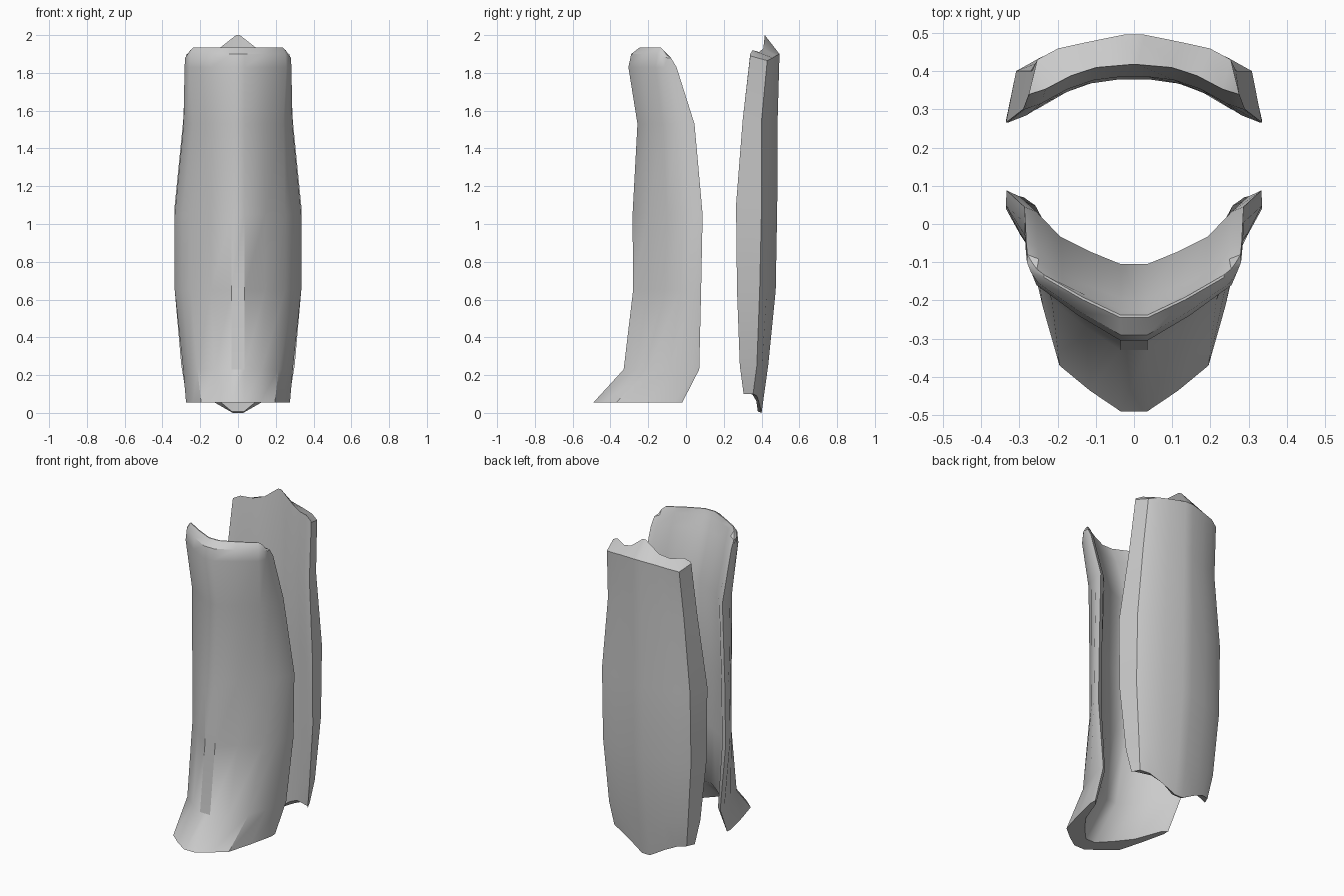
import bpy, bmesh, math

if "Cube" in bpy.data.objects:
    bpy.data.objects.remove(bpy.data.objects["Cube"])


def mirrored(half):
    """Half profile (centre to edge) -> full strip from -x to +x."""
    return [(-x, y, z) for x, y, z in reversed(half)] + half


def plate(name, rows):
    """Loft closed shell from rows of (outer half, inner half) profiles."""
    bm = bmesh.new()
    rings = []
    for outer, inner in rows:
        pts = mirrored(outer) + mirrored(inner)[::-1]
        rings.append([bm.verts.new(p) for p in pts])
    n = len(rings[0])
    for a, b in zip(rings, rings[1:]):
        for i in range(n):
            j = (i + 1) % n
            bm.faces.new((a[i], a[j], b[j], b[i]))
    for r in (rings[0], rings[-1]):
        for i in range(n // 2 - 1):
            bm.faces.new((r[i], r[i + 1], r[n - 2 - i], r[n - 1 - i]))
    bmesh.ops.recalc_face_normals(bm, faces=bm.faces)
    me = bpy.data.meshes.new(name)
    bm.to_mesh(me)
    bm.free()
    ob = bpy.data.objects.new(name, me)
    bpy.context.collection.objects.link(ob)
    bpy.context.view_layer.objects.active = ob
    ob.select_set(True)
    bpy.ops.object.shade_smooth_by_angle(angle=math.radians(35))
    ob.select_set(False)


# Front plate: z, half width, ridge y, shoulder x, shoulder y, edge y, inner y, edge drop
front = []
for z, w, yc, xs, ys, ye, ic, drop in [
    (.055, .275, -.49, .195, -.37, -.02, -.39, 0),
    (.23, .29, -.33, .215, -.20, .07, -.20, 0),
    (.65, .335, -.28, .25, -.10, .08, -.125, 0),
    (1.05, .335, -.283, .25, -.10, .088, -.12, 0),
    (1.53, .288, -.257, .24, -.12, .045, -.105, 0),
    (1.83, .283, -.305, .255, -.16, -.05, -.195, 0),
    (1.90, .28, -.29, .25, -.155, -.08, -.225, .02),
    (1.935, .265, -.245, .235, -.14, -.09, -.238, .04),
]:
    yo = ye - (.04 if z < 1.6 else .02)
    xm = .035 + (xs - .035) * .5
    outer = [(.035, yc, z), (xm, yc + (ys - yc) * .45, z), (xs, ys, z),
             ((xs + w) / 2 + .004, (ys + yo) / 2, z - drop * .4), (w, yo, z - drop)]
    dy = ye - ic
    if z > 1.92:
        inner = [(x, y + .007, zz) for x, y, zz in outer]
    else:
        inner = [(w * f, ic + dy * g, z - d * drop) for f, g, d in
                 [(.12, 0, 0), (.4, .22, 0), (.67, .48, 0), (.89, .92, .4), (.995, 1, 1)]]
    front.append((outer, inner))
plate("front_shin_plate", front)

# Back plate: z, half width, edge y, corner y, outer y, inner y
LOW_LIFT = (0, .055, .09, .10, .10)
TOP_DROP = (.01, .07, .09, .08, .10)
back = []
for z, w, ye, yk, yc, ic in [
    (0, .275, .305, .355, .40, .38),
    (.25, .30, .285, .375, .435, .38),
    (.65, .335, .27, .39, .475, .378),
    (1.10, .335, .265, .40, .483, .378),
    (1.55, .29, .30, .40, .485, .385),
    (2.0, .275, .34, .43, .495, .417),
]:
    outer, inner = [], []
    cols = [(.1, 0), (.45, .3), (.72, .55), (.92, 1), (1, 1)]
    for i, (f, g) in enumerate(cols):
        zo = zi = z
        if z == 0:
            zo, zi = LOW_LIFT[i], LOW_LIFT[i] + .008
        elif z == 2.0:
            zi = z - (0 if i == 0 else TOP_DROP[i])
            zo = (1.90, 1.89, 1.88, 1.865, 1.89)[i]
        outer.append((w * f, yc + (yk - yc) * g if i < 4 else ye, zo))
        fi, gi = [(.12, 0), (.36, .1), (.6, .38), (.84, .83), (.985, 1)][i]
        inner.append((w * fi, ic + (ye - ic) * gi, zi))
    if z == 2.0:
        inner[0] = (.01, ic, 2.0)
    back.append((outer, inner))
plate("back_calf_plate", back)
